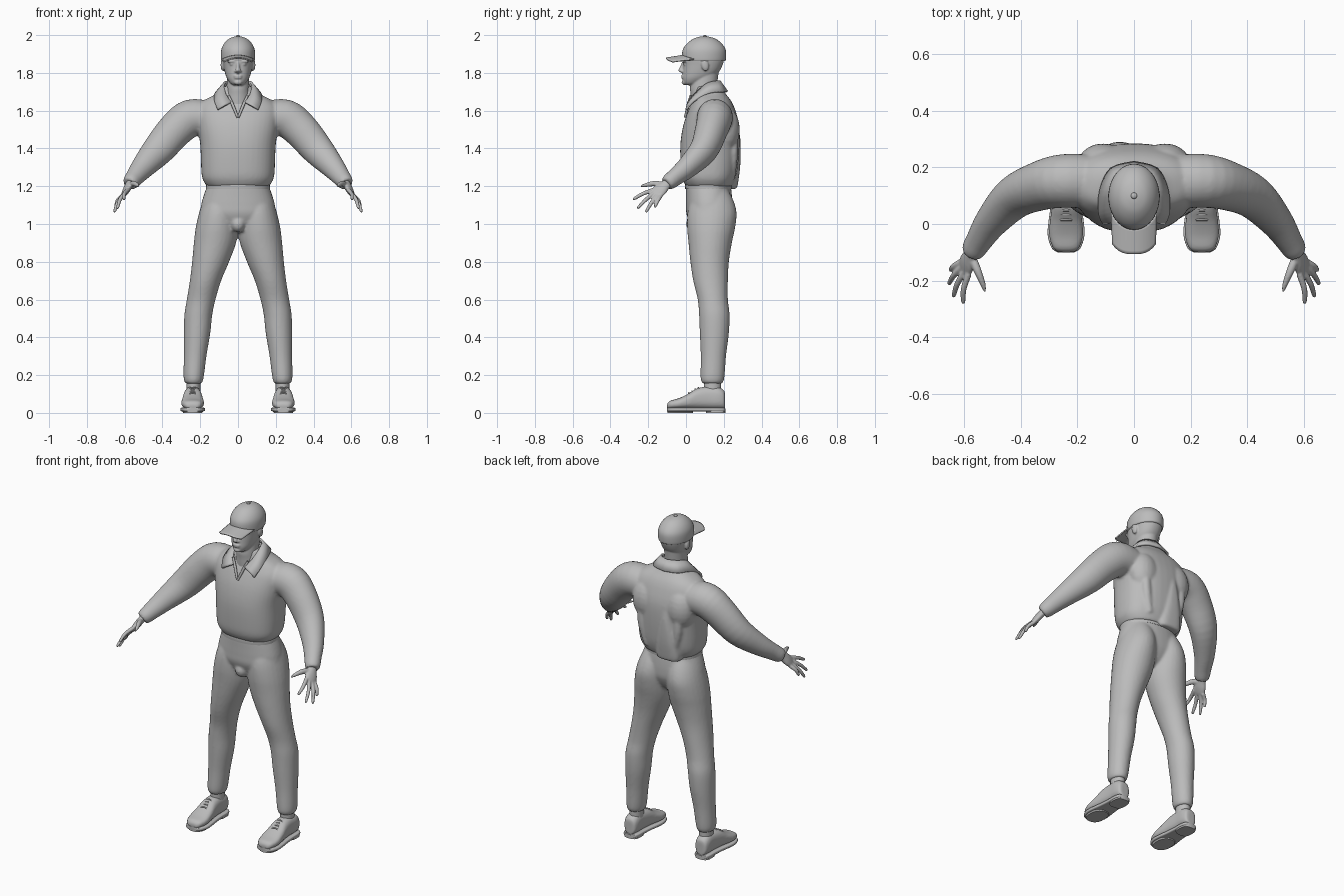
import bpy, bmesh, math
from mathutils import Vector, Matrix

if "Cube" in bpy.data.objects:
    bpy.data.objects.remove(bpy.data.objects["Cube"])

X, Y, Z = Vector((1, 0, 0)), Vector((0, 1, 0)), Vector((0, 0, 1))
SIDES = (1, -1)

grey = bpy.data.materials.new("plain grey")
grey.use_nodes = True
grey.diffuse_color = (0.5, 0.5, 0.5, 1)
grey.node_tree.nodes["Principled BSDF"].inputs["Base Color"].default_value = (0.5, 0.5, 0.5, 1)


def finish(bm, name, voxel=None, relax=4, thickness=None):
    """Turn a bmesh into a smooth object, optionally fused into one skin."""
    bmesh.ops.recalc_face_normals(bm, faces=bm.faces)
    mesh = bpy.data.meshes.new(name)
    bm.to_mesh(mesh)
    bm.free()
    mesh.materials.append(grey)
    mesh.polygons.foreach_set("use_smooth", [True] * len(mesh.polygons))
    mesh.set_sharp_from_angle(angle=math.radians(50))
    obj = bpy.data.objects.new(name, mesh)
    bpy.context.collection.objects.link(obj)
    if thickness:
        solid = obj.modifiers.new("thickness", "SOLIDIFY")
        solid.thickness = thickness
        solid.offset = 0
    if voxel:
        fuse = obj.modifiers.new("fuse", "REMESH")
        fuse.mode = "VOXEL"
        fuse.voxel_size = voxel
        fuse.use_smooth_shade = True
        soft = obj.modifiers.new("soften", "SMOOTH")
        soft.factor = 0.5
        soft.iterations = relax
    return obj


def spline(rows, steps=4):
    """Catmull-Rom resampling of equally long rows of numbers."""
    rows = [Vector(r) for r in rows]
    out = []
    for i in range(len(rows) - 1):
        b, c = rows[i], rows[i + 1]
        m = (c - rows[max(i - 1, 0)]) / 2
        n = (rows[min(i + 2, len(rows) - 1)] - b) / 2
        for k in range(steps):
            t = k / steps
            u = 1 - t
            out.append(b * (u * u * (1 + 2 * t)) + c * (t * t * (3 - 2 * t))
                       + m * (t * u * u) - n * (t * t * u))
    return out + [rows[-1]]


def loft(bm, rows, axes=None, ref=Y, side=1, power=2, count=28):
    """Sweep ellipses: each row is x, y, z, radius along u, radius along v."""
    rows = spline(rows)
    centres = [Vector((r[0] * side, r[1], r[2])) for r in rows]
    ref = Vector((ref[0] * side, ref[1], ref[2]))
    rings = []
    for i, r in enumerate(rows):
        if axes:
            u, v = axes
        else:
            tangent = centres[min(i + 1, len(rows) - 1)] - centres[max(i - 1, 0)]
            v = tangent.cross(ref).normalized()
            u = v.cross(tangent).normalized()
        ring = []
        for k in range(count):
            a = math.tau * k / count
            c, s = math.cos(a), math.sin(a)
            c = math.copysign(abs(c) ** (2 / power), c)
            s = math.copysign(abs(s) ** (2 / power), s)
            ring.append(bm.verts.new(centres[i] + u * c * r[3] + v * s * r[4]))
        rings.append(ring)
    for a, b in zip(rings, rings[1:]):
        for k in range(count):
            j = (k + 1) % count
            bm.faces.new((a[k], a[j], b[j], b[k]))
    bm.faces.new(rings[0])
    bm.faces.new(rings[-1])


def stack(bm, rows, x=0, power=2):
    """Horizontal sections: height, half width, front y, back y."""
    loft(bm, [(x, (f + b) / 2, z, w, (b - f) / 2) for z, w, f, b in rows],
         axes=(X, Y), power=power, count=40)


def blob(bm, place, size, tilt=0, mirrored=True):
    for s in SIDES if mirrored else (1,):
        m = (Matrix.Translation((place[0] * s, place[1], place[2]))
             @ Matrix.Rotation(tilt, 4, "X") @ Matrix.Diagonal((*size, 1)))
        bmesh.ops.create_uvsphere(bm, u_segments=20, v_segments=12, radius=1, matrix=m)


# shirt: torso, sleeves, loose fold and tail at the back
bm = bmesh.new()
stack(bm, [(1.2, .165, 0, .245), (1.24, .188, -.02, .262), (1.3, .195, -.028, .275),
           (1.42, .2, -.03, .284), (1.52, .215, -.015, .282), (1.6, .22, .012, .262),
           (1.65, .185, .035, .24), (1.69, .115, .045, .21), (1.73, .075, .05, .185)], power=2.4)
for s in SIDES:
    loft(bm, [(.15, .15, 1.56, .095, .09), (.25, .152, 1.56, .095, .1), (.33, .135, 1.5, .087, .095),
              (.42, .095, 1.395, .075, .085), (.5, .012, 1.305, .058, .064),
              (.545, -.055, 1.25, .046, .05), (.565, -.087, 1.225, .043, .044),
              (.575, -.103, 1.212, .036, .037)], side=s)
    # shoulder blade fullness and blousing at the hip
    blob(bm, (.11 * s, .21, 1.5), (.09, .075, .12), mirrored=False)
    loft(bm, [(.09, .24, 1.24, .02, .02), (.12, .25, 1.38, .025, .028),
              (.12, .25, 1.55, .02, .02)], side=s)
stack(bm, [(1.185, .07, .18, .268), (1.22, .075, .18, .276), (1.32, .06, .18, .288),
           (1.45, .03, .2, .288), (1.55, .01, .22, .27)], x=-.05, power=3)
finish(bm, "shirt", voxel=.008, relax=5)

# collar strip folded around the neck, with pointed front ends
bm = bmesh.new()
inner = spline([(0, .178, 1.755), (.05, .16, 1.755), (.073, .11, 1.742), (.064, .05, 1.69), (.036, .012, 1.645)])
outer = spline([(0, .218, 1.7), (.08, .195, 1.7), (.118, .12, 1.692), (.124, .04, 1.65), (.108, .002, 1.605)])
for s in SIDES:
    strip = [[bm.verts.new((p[0] * s, p[1], p[2])) for p in line] for line in (inner, outer)]
    for a, b, c, d in zip(strip[0], strip[0][1:], strip[1][1:], strip[1]):
        bm.faces.new((a, b, c, d))
bmesh.ops.remove_doubles(bm, verts=bm.verts, dist=.0005)
finish(bm, "collar", thickness=.012)

# edges of the open neck, meeting low on the chest
bm = bmesh.new()
for s in SIDES:
    loft(bm, [(.05, .025, 1.68, .006, .006), (.028, .012, 1.63, .008, .008),
              (.002, -.005, 1.565, .006, .006)], side=s, count=12)
finish(bm, "neck_opening")

# trousers: pelvis and two legs fused
bm = bmesh.new()
stack(bm, [(.955, .05, .07, .17), (.99, .13, .03, .21), (1.05, .195, .003, .24), (1.1, .195, 0, .245),
           (1.15, .182, 0, .243), (1.2, .165, 0, .238), (1.24, .158, .004, .235)], power=2.2)
for s in SIDES:
    loft(bm, [(.235, .14, .155, .042, .052), (.235, .14, .185, .053, .063), (.227, .145, .3, .06, .067),
              (.217, .15, .42, .07, .077), (.21, .15, .52, .074, .081), (.195, .142, .6, .076, .08),
              (.172, .13, .7, .083, .092), (.145, .125, .8, .098, .102), (.122, .128, .9, .112, .115),
              (.112, .133, .98, .112, .127), (.104, .138, 1.06, .102, .13), (.095, .137, 1.13, .088, .112),
              (.09, .13, 1.2, .06, .08)], axes=(X, Y), side=s)
blob(bm, (0, .045, 1.0), (.04, .045, .045), mirrored=False)
finish(bm, "trousers", voxel=.008, relax=5)

# waistband
bm = bmesh.new()
stack(bm, [(1.185, .169, -.004, .241), (1.2, .169, -.005, .242), (1.215, .167, -.004, .241)], power=2.2)
finish(bm, "waistband")

# head: skull, neck, nose, brow, lips, eyes and ears
bm = bmesh.new()
stack(bm, [(1.735, .022, 0, .04), (1.745, .04, -.012, .08), (1.77, .058, -.018, .13),
           (1.8, .069, -.017, .17), (1.84, .077, -.016, .193), (1.88, .082, -.018, .203),
           (1.93, .078, -.01, .2), (1.97, .05, .03, .16)], power=2.2)
stack(bm, [(1.6, .075, .03, .17), (1.68, .066, .025, .17), (1.73, .06, .022, .165),
           (1.82, .06, .04, .175)])
loft(bm, [(0, -.012, 1.86, .006, .008), (0, -.022, 1.83, .009, .011),
          (0, -.029, 1.812, .014, .012), (0, -.016, 1.8, .01, .008)], axes=(X, Y))
blob(bm, (.011, -.018, 1.808), (.009, .011, .007))
blob(bm, (.033, -.006, 1.861), (.027, .014, .007))
blob(bm, (.03, -.002, 1.846), (.015, .013, .008))
blob(bm, (0, -.017, 1.784), (.024, .01, .005), mirrored=False)
blob(bm, (0, -.016, 1.774), (.021, .01, .006), mirrored=False)
blob(bm, (0, -.008, 1.75), (.022, .015, .014), mirrored=False)
blob(bm, (.081, .1, 1.842), (.011, .02, .033), tilt=.2)
finish(bm, "head", voxel=.0045, relax=3)

# cap crown, rim and top button
bm = bmesh.new()
stack(bm, [(1.862, .086, -.014, .206), (1.872, .09, -.02, .211), (1.92, .089, -.018, .211),
           (1.955, .074, .005, .19), (1.98, .049, .038, .158), (1.991, .022, .07, .124),
           (1.994, .002, .095, .1)])
blob(bm, (0, .1, 1.994), (.011, .011, .006), mirrored=False)
finish(bm, "cap_crown")

# cap peak: a grid bent to the crown and arched across
bm = bmesh.new()
bmesh.ops.create_grid(bm, x_segments=20, y_segments=8, size=1)
for vert in bm.verts:
    u, v = vert.co.x, (1 - vert.co.y) / 2
    x = .08 * u * (1 - .06 * v)
    root = .1 - .115 * math.sqrt(1 - (x / .092) ** 2)
    tip = -.106 + .035 * abs(u) ** 3
    vert.co = (x, root + (tip - root) * v, 1.892 - .02 * u * u - .014 * v)
finish(bm, "cap_peak", thickness=.007)

# hands: palm, four fingers and thumb
ACROSS = Vector((-.46, -.71, .53))
knuckle = Vector((.598, -.155, 1.164))
TIPS = [(.605, -.282, 1.13), (.64, -.258, 1.083), (.656, -.213, 1.063), (.65, -.165, 1.09)]
for s, label in zip(SIDES, ("left", "right")):
    bm = bmesh.new()
    loft(bm, [(.56, -.075, 1.235, .025, .023), (.576, -.107, 1.208, .028, .02),
              (.588, -.133, 1.184, .037, .019), (*knuckle, .037, .014),
              (.605, -.168, 1.152, .028, .008)], ref=ACROSS, side=s)
    for i, tip in enumerate(TIPS):
        root = knuckle + ACROSS * (.029 - .0193 * i)
        end = Vector(tip)
        bend = root.lerp(end, .5) + Vector((.007, 0, .005))
        loft(bm, [(*root, .012, .012), (*bend, .0105, .0105), (*root.lerp(end, .93), .008, .008),
                  (*end, .003, .003)], ref=ACROSS, side=s, count=12)
    loft(bm, [(.572, -.122, 1.205, .018, .016), (.553, -.165, 1.214, .015, .014),
              (.535, -.21, 1.207, .011, .01), (.526, -.24, 1.2, .004, .004)],
         ref=ACROSS, side=s, count=12)
    finish(bm, label + "_hand", voxel=.0045, relax=2)

# shoes: upper, sole, heel, laces and sock
for s, label in zip(SIDES, ("left", "right")):
    bm = bmesh.new()
    profile = [(-.1, .025, .045), (-.085, .046, .062), (-.04, .06, .075), (.01, .057, .098),
               (.06, .05, .128), (.12, .045, .138), (.17, .044, .135), (.2, .036, .118), (.207, .02, .1)]
    loft(bm, [(.24, y, .012 + h / 2, w, h / 2 - .01) for y, w, h in profile],
         axes=(X, Z), side=s, power=2.6)
    finish(bm, label + "_shoe", voxel=.006, relax=3)

    bm = bmesh.new()
    loft(bm, [(.24, y, .018, w + .005, .011) for y, w, h in profile],
         axes=(X, Z), side=s, power=5)
    loft(bm, [(.24, .158, z, .046, .052) for z in (0, .012, .024)], axes=(X, Y), side=s, power=3)
    loft(bm, [(.24, -.03, z, w, .068) for z, w in ((0, .05), (.01, .056), (.02, .06))],
         axes=(X, Y), side=s, power=2.4)
    finish(bm, label + "_sole")

    bm = bmesh.new()
    for i in range(4):
        y = .015 + .017 * i
        loft(bm, [(.24 + dx, y, .107 + .009 * i - dz, .004, .004)
                  for dx, dz in ((-.026, .012), (0, 0), (.026, .012))], side=s, count=8)
    finish(bm, label + "_laces")

    bm = bmesh.new()
    loft(bm, [(.236, .14, z, .037, .046) for z in (.1, .14, .2)], axes=(X, Y), side=s)
    finish(bm, label + "_sock")
